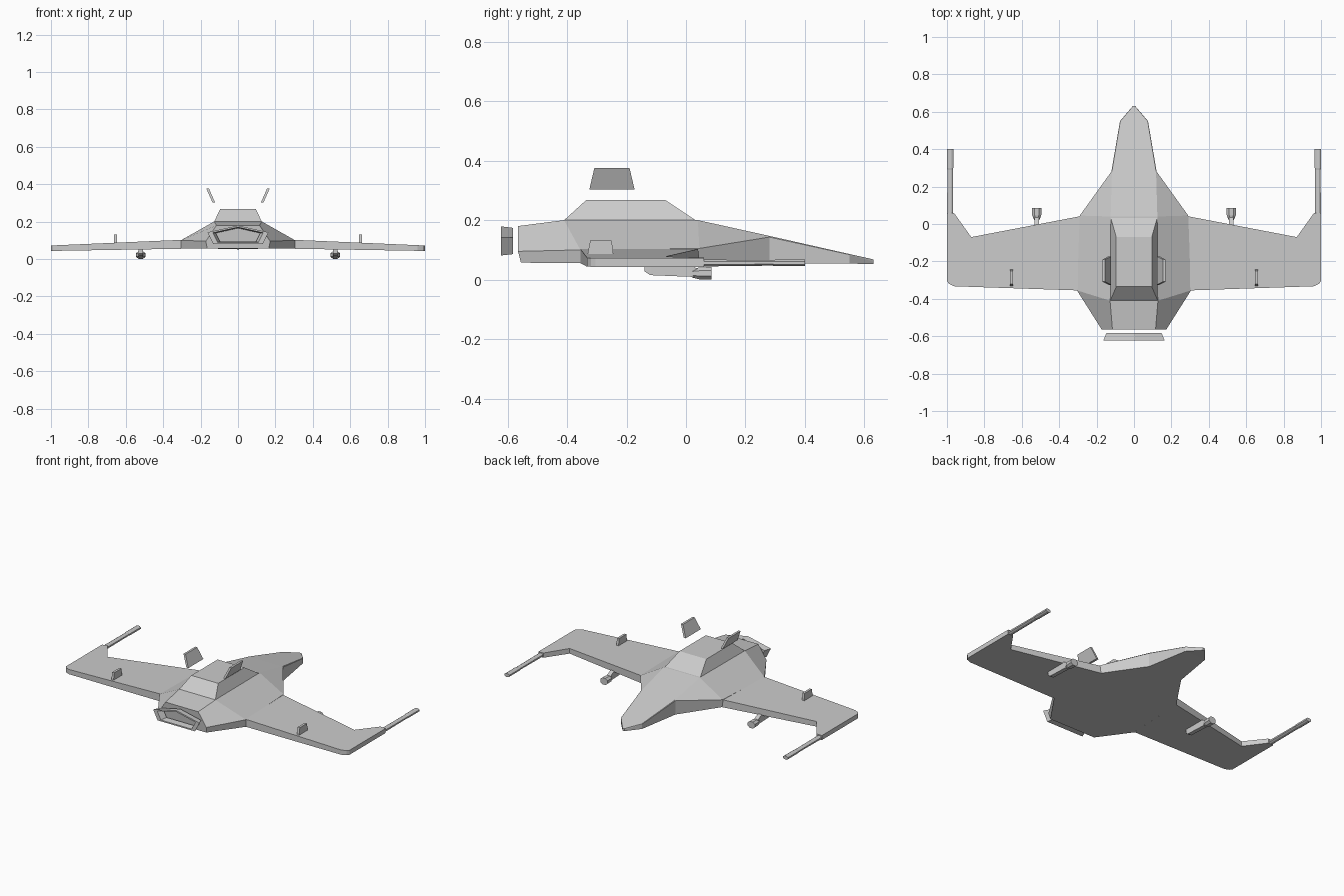
import bpy, bmesh

if "Cube" in bpy.data.objects:
    bpy.data.objects.remove(bpy.data.objects["Cube"])


def make(name, verts, faces, mirror=True, merge=False):
    """Flat-shaded mesh, optionally mirrored across x = 0."""
    bm = bmesh.new()
    vs = [bm.verts.new(v) for v in verts]
    for f in faces:
        bm.faces.new([vs[i] for i in f])
    if merge:
        bmesh.ops.remove_doubles(bm, verts=bm.verts, dist=1e-5)
    bmesh.ops.recalc_face_normals(bm, faces=bm.faces)
    mesh = bpy.data.meshes.new(name)
    bm.to_mesh(mesh)
    bm.free()
    ob = bpy.data.objects.new(name, mesh)
    bpy.context.collection.objects.link(ob)
    if mirror:
        ob.modifiers.new("mirror", 'MIRROR').use_axis[0] = True
    return ob


def loft(name, rings, mirror=True, caps=True, loop=False):
    """Skin equal-length closed rings of points."""
    n, m = len(rings[0]), len(rings)
    faces = []
    for r in range(m if loop else m - 1):
        a, b = r * n, ((r + 1) % m) * n
        faces += [(a + i, a + (i + 1) % n, b + (i + 1) % n, b + i) for i in range(n)]
    if caps and not loop:
        faces += [tuple(range(n)), tuple(range((m - 1) * n, m * n))]
    return make(name, [p for r in rings for p in r], faces, mirror)


def full(half):
    """Close a right-hand half section with its mirror image."""
    return half + [(-x, y, z) for x, y, z in reversed(half)]


def octagon(cx, y, cz, w, h):
    c = 0.45
    return [(cx + a * w, y, cz + b * h) for a, b in
            ((1, c), (c, 1), (-c, 1), (-1, c), (-1, -c), (-c, -1), (c, -1), (1, -c))]


# Hull: deck edge, chine and keel edge at each station
hull = [
    [(.006, .63, .068), (.007, .63, .06), (.006, .63, .052)],
    [(.073, .55, .086), (.075, .55, .084), (.075, .55, .054)],
    [(.118, .28, .147), (.121, .28, .143), (.121, .28, .055)],
    [(.125, .04, .2), (.29, .045, .105), (.285, .04, .055)],
    [(.128, -.41, .2), (.305, -.355, .1), (.305, -.355, .055)],
    [(.115, -.565, .18), (.172, -.565, .095), (.165, -.555, .057)],
]
loft("hull", [full(s) for s in hull], mirror=False)

# Canopy
loft("canopy", [
    [(.125, .035, .198), (-.125, .035, .198), (-.128, -.412, .198), (.128, -.412, .198)],
    [(.095, -.07, .268), (-.095, -.07, .268), (-.095, -.335, .268), (.095, -.335, .268)],
], mirror=False)

# Wings: forward-hooked outline with thickness tapering to the tip
outline = [(.285, .042), (.87, -.07), (.963, .06), (1, .06), (1, -.305),
           (.99, -.32), (.96, -.333), (.30, -.355)]


def level(x, root, tip):
    return root + (tip - root) * (x - .285) / .715


loft("wing", [[(x, y, level(x, .103, .072)) for x, y in outline],
              [(x, y, level(x, .055, .043)) for x, y in outline]])

# Wingtip guns: slim barrel and wider muzzle
loft("wingtip_gun", [octagon(.983, y, .056, w, h) for y, w, h in
                     ((.03, .016, .012), (.29, .015, .009), (.30, .017, .011), (.40, .017, .011))])

# Underwing guns
loft("underwing_gun", [
    [(.52 - w, y, lo), (.52 + w, y, lo), (.52 + w, y, hi), (.52 - w, y, hi)]
    for y, w, lo, hi in ((-.14, .012, .028, .056), (-.12, .013, .015, .056),
                         (.0, .013, .01, .056), (.04, .013, .009, .036))])
loft("underwing_muzzle", [octagon(.52, y, .021, w, h) for y, w, h in
                          ((.02, .013, .014), (.045, .024, .02), (.085, .025, .021))])
# Tail fins: canted plates held clear of the hull
loft("tail_fin", [
    [(x, a, z), (x + .014, a, z), (x + .014, b, z), (x, b, z)]
    for x, a, b, z in ((.123, -.325, -.173, .303), (.155, -.308, -.19, .376))])

# Small wing fences
loft("wing_fence", [
    [(.647, a, z), (.662, a, z), (.662, b, z), (.647, b, z)]
    for a, b, z in ((-.333, -.243, .075), (-.322, -.25, .132))])


# Engine nozzle: hollow frame flaring to the rear
def frame(y, s):
    half = [(0, .128 + .05 * s), (.16 * s, .128 + .014 * s), (.13 * s, .128 - .046 * s)]
    pts = half + [(-x, z) for x, z in reversed(half[1:])]
    return [(x, y, z) for x, z in pts]


loft("engine_nozzle", [frame(-.582, .92), frame(-.622, 1.02),
                       frame(-.622, .84), frame(-.582, .74)], mirror=False, loop=True)
